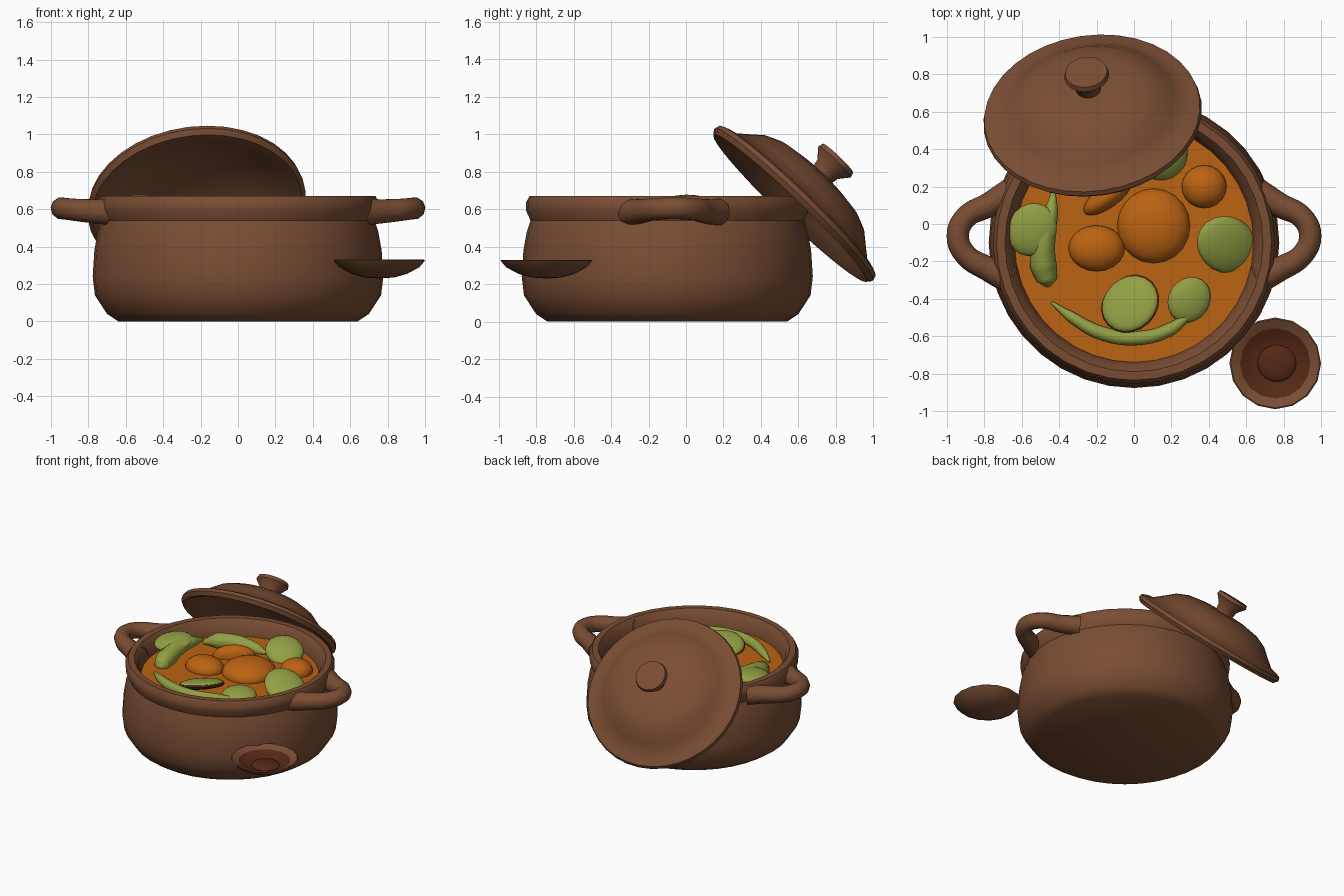
import bpy, bmesh, math
from mathutils import Vector, Matrix

if "Cube" in bpy.data.objects:
    bpy.data.objects.remove(bpy.data.objects["Cube"])


def material(name, rgb):
    m = bpy.data.materials.new(name)
    m.diffuse_color = (*rgb, 1)
    m.use_nodes = True
    m.node_tree.nodes["Principled BSDF"].inputs["Base Color"].default_value = m.diffuse_color
    return m


CLAY = material("brown clay", (0.195, 0.075, 0.034))
STEW = material("orange stew", (0.50, 0.125, 0.006))
GREEN = material("vegetable green", (0.29, 0.35, 0.058))
SAUCE = material("dark sauce", (0.09, 0.021, 0.007))


def finish(ob, mat, angle=40):
    ob.data.materials.clear()
    ob.data.materials.append(mat)
    bpy.ops.object.select_all(action='DESELECT')
    ob.select_set(True)
    bpy.context.view_layer.objects.active = ob
    bpy.ops.object.shade_smooth_by_angle(angle=math.radians(angle))
    return ob


def from_bmesh(name, bm, mat, angle=40):
    bmesh.ops.recalc_face_normals(bm, faces=bm.faces)
    me = bpy.data.meshes.new(name)
    bm.to_mesh(me)
    bm.free()
    ob = bpy.data.objects.new(name, me)
    bpy.context.collection.objects.link(ob)
    return finish(ob, mat, angle)


def aim(normal):
    return Vector(normal).to_track_quat('Z', 'Y').to_matrix().to_4x4()


def lathe(name, profile, loc, mat, normal=(0, 0, 1), sides=36, angle=40):
    """Spin a (radius, height) profile about an axis through loc."""
    bm = bmesh.new()
    vs = [bm.verts.new((r, 0, z)) for r, z in profile]
    es = [bm.edges.new(p) for p in zip(vs, vs[1:])]
    bmesh.ops.spin(bm, geom=vs + es, cent=(0, 0, 0), axis=(0, 0, 1),
                   angle=math.tau, steps=sides, use_duplicate=False)
    bmesh.ops.remove_doubles(bm, verts=bm.verts, dist=0.0005)
    bmesh.ops.transform(bm, matrix=Matrix.Translation(loc) @ aim(normal), verts=bm.verts)
    return from_bmesh(name, bm, mat, angle)


def blob(name, loc, size, mat, normal=(0, 0, 1), turn=0):
    """Flattened or stretched ball."""
    bm = bmesh.new()
    bmesh.ops.create_uvsphere(bm, u_segments=20, v_segments=12, radius=1)
    mtx = (Matrix.Translation(loc) @ aim(normal)
           @ Matrix.Rotation(math.radians(turn), 4, 'Z') @ Matrix.Diagonal((*size, 1)))
    bmesh.ops.transform(bm, matrix=mtx, verts=bm.verts)
    return from_bmesh(name, bm, mat, 60)


def tube(name, points, mat):
    """Smooth tube through (x, y, z, radius) points."""
    cu = bpy.data.curves.new(name, 'CURVE')
    cu.dimensions = '3D'
    cu.bevel_depth = 1
    cu.bevel_resolution = 3
    cu.resolution_u = 5
    cu.use_fill_caps = True
    sp = cu.splines.new('BEZIER')
    sp.bezier_points.add(len(points) - 1)
    for p, (x, y, z, r) in zip(sp.bezier_points, points):
        p.co = (x, y, z)
        p.radius = r
        p.handle_left_type = p.handle_right_type = 'AUTO'
    ob = bpy.data.objects.new(name, cu)
    bpy.context.collection.objects.link(ob)
    bpy.ops.object.select_all(action='DESELECT')
    ob.select_set(True)
    bpy.context.view_layer.objects.active = ob
    bpy.ops.object.convert(target='MESH')
    return finish(bpy.context.view_layer.objects.active, mat, 60)


# Pot body with rolled rim, and the stew surface inside it
POT = (0, -0.1, 0)
lathe("pot_body", [(0, 0), (0.64, 0), (0.70, 0.04), (0.765, 0.14), (0.777, 0.24),
                   (0.768, 0.38), (0.75, 0.48), (0.73, 0.54), (0.753, 0.59), (0.755, 0.635),
                   (0.735, 0.67), (0.69, 0.67), (0.66, 0.63), (0.64, 0.56), (0.63, 0.45),
                   (0, 0.44)], POT, CLAY)
lathe("stew_surface", [(0, 0.55), (0.645, 0.55)], POT, STEW)

# Loop handles on both sides
for side, label in ((1, "right"), (-1, "left")):
    tube(label + "_handle",
         [(side * x, y, z, r) for x, y, z, r in
          [(0.66, 0.17, 0.585, 0.075), (0.78, 0.10, 0.59, 0.066), (0.90, 0.035, 0.60, 0.06),
           (0.942, -0.065, 0.605, 0.06), (0.90, -0.165, 0.60, 0.06),
           (0.78, -0.24, 0.59, 0.066), (0.66, -0.30, 0.585, 0.075)]], CLAY)

# Hollow domed lid with knob, leaning on the back of the pot
lathe("lid", [(0, 0.342), (0.112, 0.337), (0.12, 0.31), (0.075, 0.255), (0.066, 0.205),
              (0.17, 0.205), (0.29, 0.185), (0.37, 0.15), (0.44, 0.09), (0.50, 0.04),
              (0.55, 0.03), (0.58, 0.018), (0.587, -0.008), (0.565, -0.035), (0.53, -0.025),
              (0.45, 0.03), (0.36, 0.09), (0.2, 0.14), (0, 0.155)],
      (-0.222, 0.58, 0.63), CLAY, normal=(-0.1, 0.69, 0.72))

# Small sauce bowl
BOWL = (0.755, -0.745, 0)
lathe("sauce_bowl", [(0, 0.23), (0.08, 0.235), (0.15, 0.255), (0.215, 0.29), (0.245, 0.325),
                     (0.238, 0.33), (0.185, 0.302), (0.12, 0.265), (0, 0.25)],
      BOWL, CLAY, sides=16)
lathe("sauce", [(0.188, 0.306), (0.15, 0.285), (0.105, 0.27), (0, 0.265)], BOWL, SAUCE, sides=16)
blob("sauce_ball", (0.765, -0.745, 0.268), (0.105, 0.1, 0.03), SAUCE)

# Orange root pieces
blob("large_root_piece", (0.105, -0.01, 0.555), (0.195, 0.2, 0.10), STEW)
blob("left_root_piece", (-0.2, -0.13, 0.555), (0.15, 0.123, 0.085), STEW)
blob("right_root_piece", (0.375, 0.2, 0.56), (0.12, 0.115, 0.085), STEW)
blob("long_root_piece", (-0.14, 0.15, 0.555), (0.155, 0.062, 0.085), STEW, turn=36)

# Green slices
blob("left_slice", (-0.545, -0.03, 0.63), (0.13, 0.146, 0.045), GREEN, (-0.05, -0.1, 1))
blob("right_slice", (0.495, -0.11, 0.575), (0.15, 0.18, 0.05), GREEN, (0.42, -0.25, 1))
blob("small_slice", (0.295, -0.405, 0.575), (0.127, 0.112, 0.04), GREEN, (0.15, -0.1, 1))
blob("back_slice", (0.15, 0.37, 0.59), (0.14, 0.145, 0.05), GREEN, (0.3, -0.3, 1))
TILT = (-0.22, 0.22, 1)
blob("front_slice", (-0.022, -0.425, 0.592), (0.158, 0.142, 0.03), GREEN, TILT)
blob("front_slice_skin", (-0.02, -0.427, 0.580), (0.166, 0.15, 0.032), SAUCE, TILT)

# Green pods
tube("left_pod", [(-0.43, 0.17, 0.6, 0.012), (-0.445, 0.06, 0.62, 0.04),
                  (-0.48, -0.08, 0.61, 0.06), (-0.485, -0.22, 0.575, 0.072),
                  (-0.465, -0.30, 0.56, 0.055), (-0.46, -0.335, 0.555, 0.012)], GREEN)
tube("front_pod", [(-0.44, -0.42, 0.56, 0.008), (-0.33, -0.50, 0.57, 0.03),
                   (-0.17, -0.585, 0.58, 0.038), (0.02, -0.61, 0.58, 0.038),
                   (0.19, -0.565, 0.58, 0.036), (0.29, -0.49, 0.57, 0.02)], GREEN)
tube("back_pod", [(-0.43, 0.18, 0.575, 0.015), (-0.34, 0.23, 0.59, 0.06),
                  (-0.2, 0.29, 0.585, 0.06), (-0.05, 0.31, 0.57, 0.045),
                  (0.03, 0.31, 0.56, 0.012)], GREEN)
